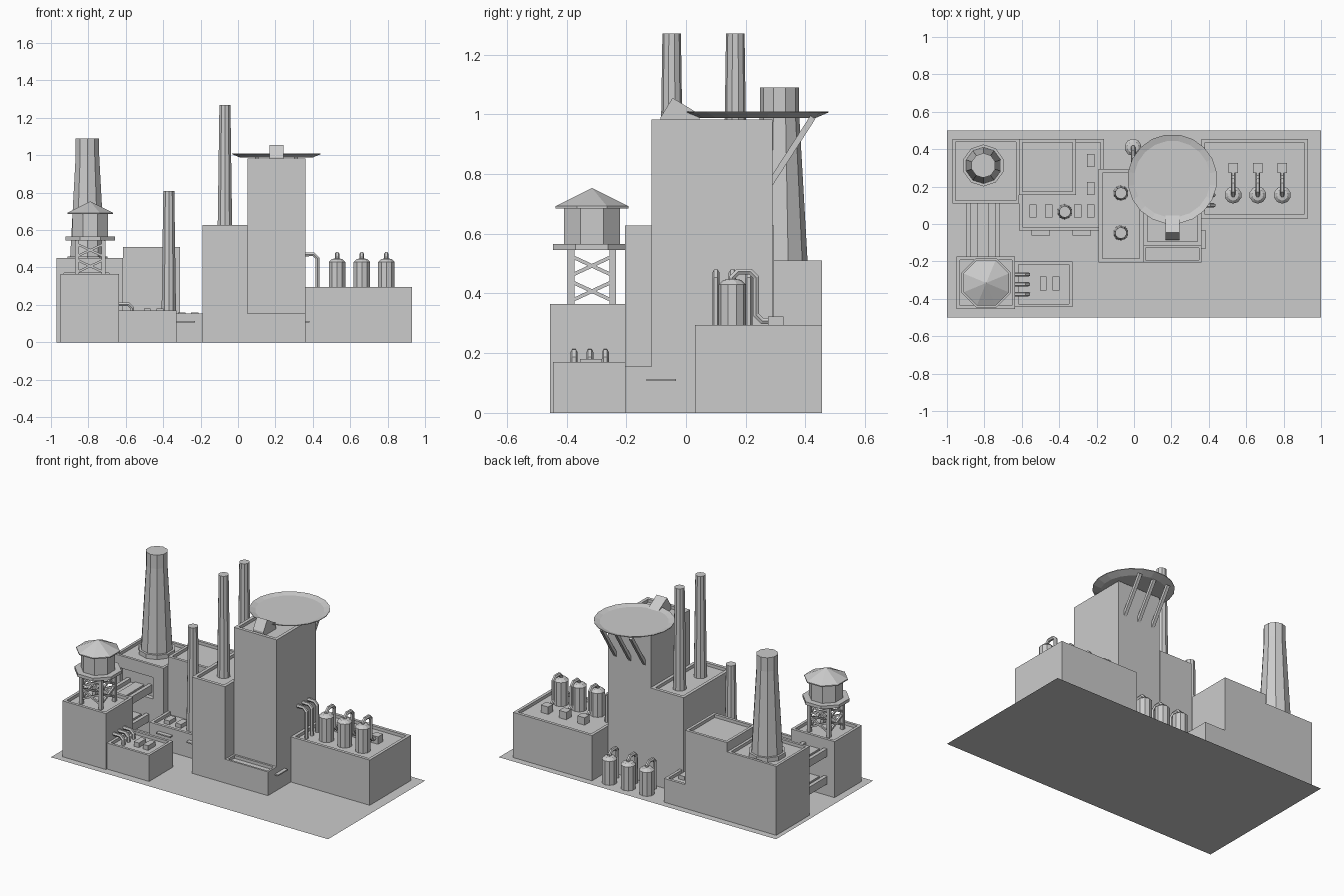
import bpy, bmesh, math
from mathutils import Vector

if "Cube" in bpy.data.objects:
    bpy.data.objects.remove(bpy.data.objects["Cube"])

grey = bpy.data.materials.new("plain grey")
grey.use_nodes = True
COLOR = (0.6, 0.6, 0.6, 1)
grey.diffuse_color = COLOR
grey.node_tree.nodes["Principled BSDF"].inputs["Base Color"].default_value = COLOR


def finish(name, bm):
    bmesh.ops.recalc_face_normals(bm, faces=bm.faces)
    mesh = bpy.data.meshes.new(name)
    bm.to_mesh(mesh)
    bm.free()
    mesh.materials.append(grey)
    ob = bpy.data.objects.new(name, mesh)
    bpy.context.collection.objects.link(ob)
    return ob


def box(name, xs, ys, zs, rim=0, sink=0.02):
    """Box from ranges; a rim sinks the roof behind a parapet."""
    bm = bmesh.new()
    bmesh.ops.create_cube(bm, size=1)
    for v in bm.verts:
        v.co = [r[0] if c < 0 else r[1] for c, r in zip(v.co, (xs, ys, zs))]
    if rim:
        top = max(bm.faces, key=lambda f: f.calc_center_median().z)
        bmesh.ops.inset_region(bm, faces=[top], thickness=rim)
        new = bmesh.ops.extrude_face_region(bm, geom=[top])["geom"]
        bmesh.ops.delete(bm, geom=[top], context="FACES_ONLY")
        for v in new:
            if isinstance(v, bmesh.types.BMVert):
                v.co.z -= sink
    return finish(name, bm)


def centred(name, x, y, w, d, z0, z1):
    return box(name, (x - w / 2, x + w / 2), (y - d / 2, y + d / 2), (z0, z1))


def lathe(name, profile, x, y, sides=10, turn=0.5):
    """Spin (radius, height) points round a vertical axis."""
    bm = bmesh.new()
    rings = []
    for r, z in profile:
        angles = [(i + turn) * math.tau / sides for i in range(sides)]
        rings.append([bm.verts.new((x + r * math.cos(a), y + r * math.sin(a), z)) for a in angles])
    for low, high in zip(rings, rings[1:]):
        for i in range(sides):
            j = (i + 1) % sides
            bm.faces.new((low[i], low[j], high[j], high[i]))
    bm.faces.new(rings[0])
    bm.faces.new(rings[-1])
    bmesh.ops.dissolve_degenerate(bm, dist=1e-5, edges=bm.edges)
    bmesh.ops.remove_doubles(bm, verts=bm.verts, dist=1e-5)
    return finish(name, bm)


def beam(name, p, q, w):
    """Square bar between two points."""
    p, q = Vector(p), Vector(q)
    bm = bmesh.new()
    bmesh.ops.create_cube(bm, size=1)
    turn = (q - p).to_track_quat("Z", "Y")
    for v in bm.verts:
        v.co = (p + q) / 2 + turn @ Vector((v.co.x * w, v.co.y * w, v.co.z * (q - p).length))
    return finish(name, bm)


def pipe(name, points, r=0.012):
    """Round pipe along a path, corners chamfered."""
    pts = [Vector(p) for p in points]
    path = [pts[0]]
    for a, b, c in zip(pts, pts[1:], pts[2:]):
        path += [b + (a - b).normalized() * 0.02, b + (c - b).normalized() * 0.02]
    path.append(pts[-1])
    curve = bpy.data.curves.new(name, "CURVE")
    curve.dimensions = "3D"
    curve.bevel_depth, curve.bevel_resolution = r, 1
    curve.use_fill_caps = True
    spline = curve.splines.new("POLY")
    spline.points.add(len(path) - 1)
    for point, co in zip(spline.points, path):
        point.co = (*co, 1)
    tmp = bpy.data.objects.new(name, curve)
    bm = bmesh.new()
    bpy.context.collection.objects.link(tmp)
    bm.from_mesh(bpy.data.meshes.new_from_object(tmp))
    for f in bm.faces:
        f.smooth = False
    bpy.data.objects.remove(tmp)
    return finish(name, bm)


# Ground sheet
bm = bmesh.new()
bmesh.ops.create_grid(bm, x_segments=1, y_segments=1, size=1)
for v in bm.verts:
    v.co.y *= 0.5
finish("ground_sheet", bm)

# Buildings with sunken roofs
hall = box("chimney_hall", (-0.97, -0.615), (0.11, 0.455), (0, 0.45), 0.024)
box("tall_hall", (-0.615, -0.31), (0.155, 0.455), (0, 0.51), 0.026)
box("low_hall", (-0.615, -0.16), (-0.035, 0.455), (0, 0.155), 0.026)
box("boiler_hall", (-0.19, 0.05), (-0.205, 0.295), (0, 0.628), 0.03)
box("tower", (0.05, 0.36), (-0.115, 0.29), (0, 0.982), 0.03)
box("tower_porch", (0.05, 0.36), (-0.205, -0.115), (0, 0.155), 0.018)
box("tank_hall", (0.36, 0.93), (0.03, 0.455), (0, 0.295), 0.028)
box("water_tower_base", (-0.95, -0.635), (-0.455, -0.175), (0, 0.365), 0.026)
box("front_annex", (-0.635, -0.33), (-0.445, -0.2), (0, 0.17), 0.024)

# Doorway recess for the upper bridge
cutter = box("doorway_cutter", (-0.93, -0.69), (0.05, 0.14), (0.23, 0.37))
cutter.hide_render = True
cutter.hide_viewport = True
cut = hall.modifiers.new("doorway", "BOOLEAN")
cut.object, cut.operation = cutter, "DIFFERENCE"

# Bridges: deck with two kerbs
for z in (0.1, 0.28):
    box("bridge_deck", (-0.89, -0.725), (-0.18, 0.145), (z - 0.02, z))
    for x in (-0.885, -0.73):
        box("bridge_kerb", (x - 0.012, x + 0.012), (-0.18, 0.145), (z - 0.025, z + 0.025))
    box("bridge_belt", (-0.84, -0.775), (-0.18, 0.145), (z, z + 0.01))

# Chimneys
lathe("large_chimney", [(0.112, 0.42), (0.112, 0.458), (0.097, 0.458), (0.066, 1.0), (0.066, 1.09)],
      -0.805, 0.313)
for x, y, z0, z1 in ((-0.07, -0.048, 0.6, 1.27), (-0.07, 0.165, 0.6, 1.27), (-0.37, 0.065, 0.13, 0.81)):
    lathe("slim_chimney", [(0.041, z0), (0.031, z1)], x, y)

# Landing dish, back struts and roof hatch
DX, DY = 0.205, 0.24
lathe("landing_dish", [(0.195, 0.987), (0.24, 1.006), (0.24, 1.01), (0.205, 1.0), (0, 1.0)], DX, DY, 20)
for x in (0.1, DX, 0.31):
    beam("dish_strut", (x, 0.28, 0.765), (x, 0.425, 0.99), 0.02)
bm = bmesh.new()
side = [(-0.085, 0.96), (-0.085, 0.99), (-0.045, 1.055), (0.045, 1.0), (0.045, 0.96)]
face = bm.faces.new([bm.verts.new((0.168, y, z)) for y, z in side])
for v in bmesh.ops.extrude_face_region(bm, geom=[face])["geom"]:
    if isinstance(v, bmesh.types.BMVert):
        v.co.x += 0.075
finish("roof_hatch", bm)

# Storage tanks on the hall roof and on the ground
def tank(x, y, z):
    lathe("storage_tank", [(0.046, z), (0.046, z + 0.155), (0.03, z + 0.17), (0, z + 0.175)], x, y)


for x in (0.53, 0.662, 0.793):
    tank(x, 0.155, 0.275)
    pipe("tank_pipe", [(x, 0.155, 0.44), (x, 0.155, 0.473), (x, 0.235, 0.473), (x, 0.235, 0.308), (x, 0.28, 0.308)])
    centred("pump_box", x, 0.3, 0.052, 0.052, 0.27, 0.323)
for x in (-0.005, 0.13, 0.265):
    tank(x, 0.41, 0)
    pipe("ground_tank_pipe", [(x, 0.41, 0.16), (x, 0.41, 0.2), (x, 0.33, 0.2), (x, 0.33, 0)])

# Pipes leaving the tower and the water tower base
for y in (0.1, 0.155, 0.21):
    pipe("tower_pipe", [(0.35, y, 0.47), (0.425, y, 0.47), (0.425, y, 0.27)])
for y in (-0.27, -0.322, -0.375):
    pipe("annex_pipe", [(-0.645, y, 0.203), (-0.565, y, 0.203), (-0.565, y, 0.14)])

# Skylights and wall ledges
for x, y in ((-0.54, 0.07), (-0.455, 0.07), (-0.3, 0.07), (-0.23, 0.07), (-0.23, 0.19), (-0.23, 0.34)):
    centred("low_hall_skylight", x, y, 0.04, 0.07, 0.13, 0.16)
for x in (-0.485, -0.418):
    centred("annex_skylight", x, -0.318, 0.037, 0.075, 0.145, 0.18)
for x in (-0.498, -0.28):
    centred("front_ledge", x, -0.045, 0.1, 0.034, 0.106, 0.114)
centred("side_ledge", 0.365, -0.083, 0.036, 0.1, 0.106, 0.114)

# Water tower
WX, WY = -0.79, -0.315
lathe("water_platform", [(0.142, 0.545), (0.142, 0.565)], WX, WY, 8)
lathe("water_tank", [(0.102, 0.56), (0.102, 0.7)], WX, WY, 8)
lathe("water_roof", [(0.132, 0.685), (0.132, 0.692), (0, 0.753)], WX, WY, 8)
R = 0.07
corners = [(WX + R * a, WY + R * b) for a, b in ((-1, -1), (1, -1), (1, 1), (-1, 1))]
for i, a in enumerate(corners):
    b = corners[(i + 1) % 4]
    beam("water_leg", (*a, 0.34), (*a, 0.55), 0.022)
    for z in (0.375, 0.46):
        beam("water_brace", (*a, z), (*b, z + 0.065), 0.012)
        beam("water_brace", (*b, z), (*a, z + 0.065), 0.012)
